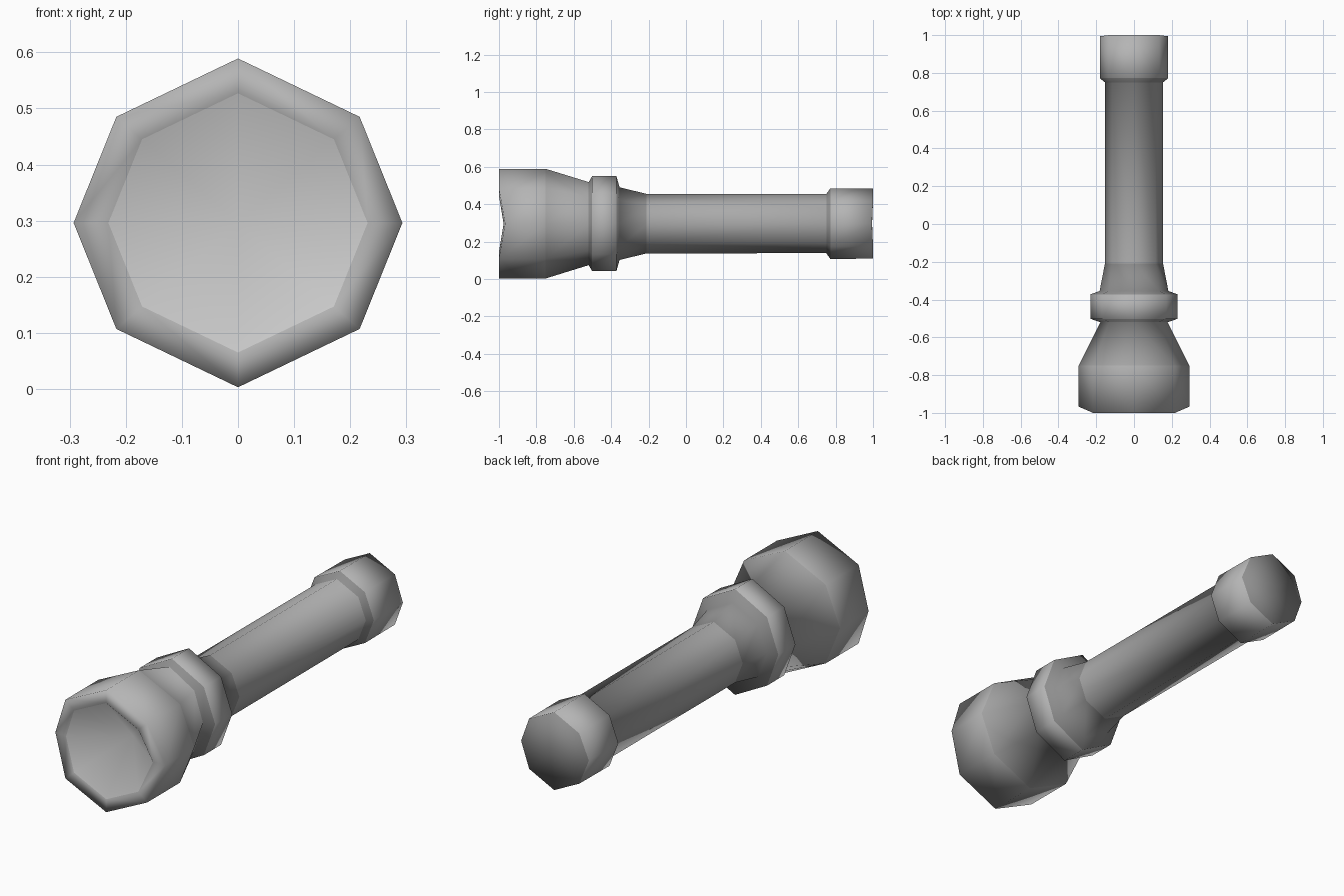
import bpy, bmesh, math

if "Cube" in bpy.data.objects:
    bpy.data.objects.remove(bpy.data.objects["Cube"])

SIDES = 8
CZ = 0.296
# slightly uneven octagon: straight corners at 1, diagonal corners at (0.74, 0.645)
UNIT = [(1, 0), (0.74, 0.645), (0, 1), (-0.74, 0.645),
        (-1, 0), (-0.74, -0.645), (0, -1), (0.74, -0.645)]


def grey(name, v):
    m = bpy.data.materials.new(name)
    m.diffuse_color = (v, v, v, 1)
    m.use_nodes = True
    m.node_tree.nodes["Principled BSDF"].inputs["Base Color"].default_value = m.diffuse_color
    return m


SHELL, LENS, DARK, HANDLE = range(4)
materials = [grey("shell_grey", 0.46), grey("reflector_grey", 0.6),
             grey("recess_grey", 0.27), grey("handle_grey", 0.4)]


def lathe(name, rings, start_y, end_y):
    """Octagonal lathe along y; rings are
    (y, x radius, z radius, y shift of side corners, material of the band after it)."""
    bm = bmesh.new()
    loops = [[bm.verts.new((rx * u, y + (shift if abs(u) == 1 else 0), CZ + rz * w))
              for u, w in UNIT] for y, rx, rz, shift, _ in rings]
    for a, b, ring in zip(loops, loops[1:], rings):
        for i in range(SIDES):
            j = (i + 1) % SIDES
            bm.faces.new((a[i], a[j], b[j], b[i])).material_index = ring[4]
    # closing fans: reflector bowl at the front, flat tail at the back
    for loop, y, mat in ((loops[0], start_y, LENS), (loops[-1], end_y, DARK)):
        pole = bm.verts.new((0, y, CZ))
        for i in range(SIDES):
            bm.faces.new((loop[i], loop[(i + 1) % SIDES], pole)).material_index = mat
    bmesh.ops.recalc_face_normals(bm, faces=bm.faces)
    for f in bm.faces:
        f.smooth = True
    mesh = bpy.data.meshes.new(name)
    bm.to_mesh(mesh)
    bm.free()
    for m in materials:
        mesh.materials.append(m)
    obj = bpy.data.objects.new(name, mesh)
    bpy.context.collection.objects.link(obj)
    return obj


# scalloped lens rim and flared head
head = [(-1.0, 0.231, 0.231, 0.025, SHELL), (-1.0, 0.293, 0.293, 0.033, SHELL),
        (-0.75, 0.293, 0.293, 0, HANDLE)]
# raised collar
collar = [(-0.52, 0.178, 0.222, 0, DARK), (-0.502, 0.23, 0.254, 0, SHELL),
          (-0.372, 0.23, 0.254, 0, DARK), (-0.355, 0.182, 0.194, 0, DARK)]
# long handle
handle = [(-0.21, 0.154, 0.159, 0, HANDLE), (0.75, 0.154, 0.158, 0, DARK)]
# tail cap
tail = [(0.772, 0.181, 0.189, 0, SHELL), (1.0, 0.18, 0.187, -0.006, SHELL)]

lathe("flashlight_shell", head + collar + handle + tail, -0.8, 0.995)
